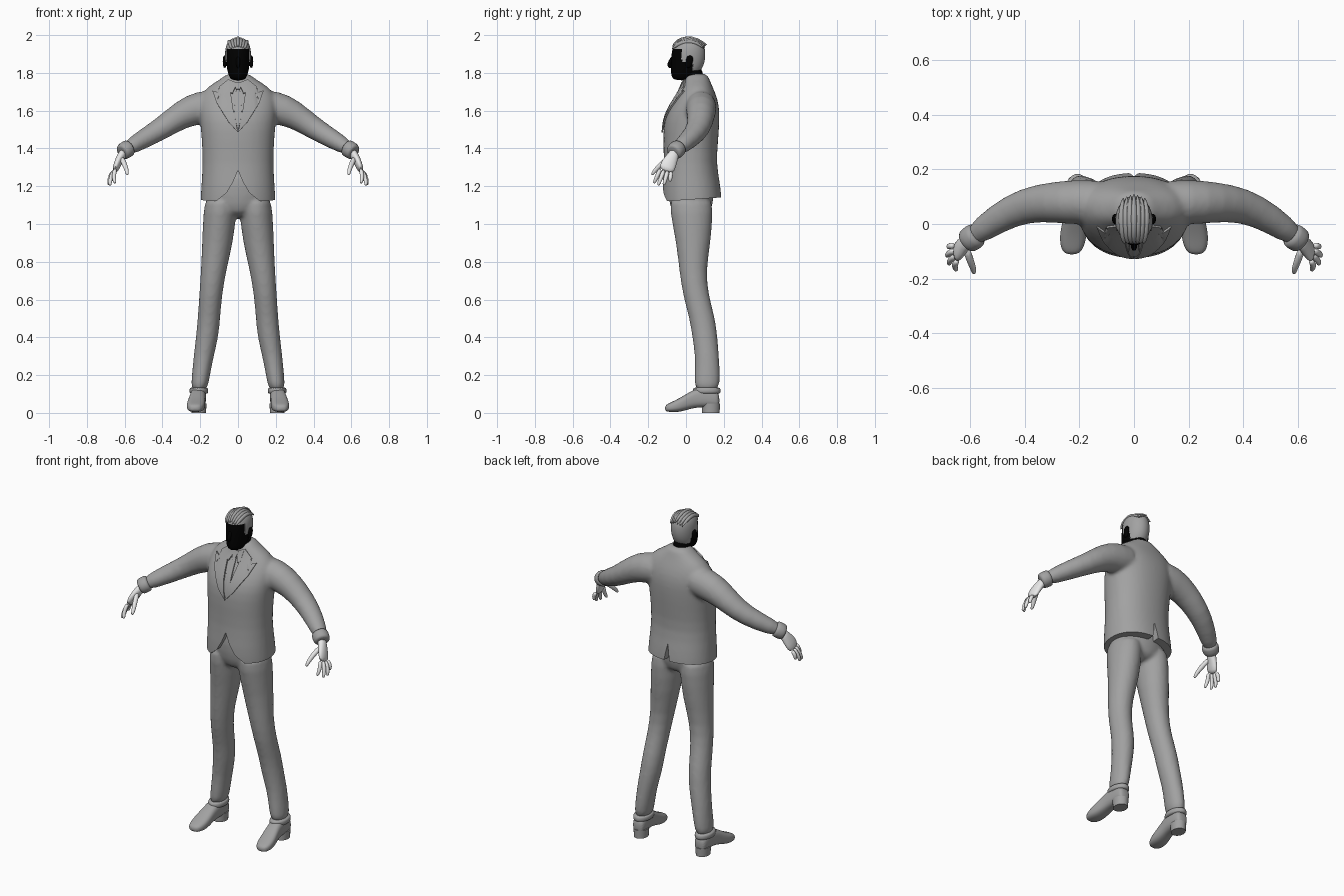
import bpy
import bmesh
import math
from mathutils import Vector
from mathutils.bvhtree import BVHTree

default_cube = bpy.data.objects.get("Cube")
if default_cube:
    bpy.data.objects.remove(default_cube, do_unlink=True)

X_AXIS, Y_AXIS, Z_AXIS = Vector((1, 0, 0)), Vector((0, 1, 0)), Vector((0, 0, 1))


def make_material(name, value):
    material = bpy.data.materials.new(name)
    material.use_nodes = True
    colour = (value, value, value, 1)
    material.diffuse_color = colour
    material.node_tree.nodes["Principled BSDF"].inputs["Base Color"].default_value = colour
    return material


suit_grey = make_material("suit grey", 0.36)
hand_white = make_material("hand pale grey", 0.8)
face_black = make_material("face black", 0.0)


def add_object(name, bm, material):
    bmesh.ops.recalc_face_normals(bm, faces=bm.faces)
    mesh = bpy.data.meshes.new(name)
    bm.to_mesh(mesh)
    bm.free()
    mesh.materials.append(material)
    obj = bpy.data.objects.new(name, mesh)
    bpy.context.collection.objects.link(obj)
    return obj


def select_only(*objects):
    bpy.ops.object.select_all(action="DESELECT")
    for obj in objects:
        obj.select_set(True)
    bpy.context.view_layer.objects.active = objects[0]


def finish(obj, angle=50):
    """Apply the modifiers and shade smooth, keeping hard edges."""
    select_only(obj)
    bpy.ops.object.convert(target="MESH")
    bpy.ops.object.shade_smooth_by_angle(angle=math.radians(angle))
    return obj


def loft(name, rings, material, normal=None, ref=Z_AXIS, sides=20, power=1.0, smooth=1):
    """Skin rounded sections (x, y, z, half width, half depth) along a path."""
    bm = bmesh.new()
    centres = [Vector(ring[:3]) for ring in rings]
    loops = []
    for i, ring in enumerate(rings):
        ahead = centres[min(i + 1, len(rings) - 1)] - centres[max(i - 1, 0)]
        n = (normal or ahead).normalized()
        u = ref.cross(n).normalized()
        v = n.cross(u)
        loop = []
        for k in range(sides):
            t = math.tau * k / sides
            c, s = math.cos(t), math.sin(t)
            c = math.copysign(abs(c) ** power, c)
            s = math.copysign(abs(s) ** power, s)
            loop.append(bm.verts.new(centres[i] + u * c * ring[3] + v * s * ring[4]))
        loops.append(loop)
    for low, high in zip(loops, loops[1:]):
        for k in range(sides):
            j = (k + 1) % sides
            bm.faces.new((low[k], low[j], high[j], high[k]))
    bm.faces.new(loops[0])
    bm.faces.new(loops[-1])
    obj = add_object(name, bm, material)
    if smooth:
        obj.modifiers.new("Subdivision", "SUBSURF").levels = smooth
    return finish(obj)


def column(name, sections, material, x=0, **options):
    """Loft with level sections (height, y, half width, half depth)."""
    rings = [(x, y, z, a, b) for z, y, a, b in sections]
    return loft(name, rings, material, Z_AXIS, Y_AXIS, **options)


def blend(name, parts, voxel, rounds):
    """Join overlapping parts into one soft skin."""
    select_only(*parts)
    bpy.ops.object.join()
    parts[0].name = name
    remesh = parts[0].modifiers.new("Remesh", "REMESH")
    remesh.mode, remesh.voxel_size = "VOXEL", voxel
    parts[0].modifiers.new("Smooth", "SMOOTH").iterations = rounds
    return finish(parts[0])


def mirror_rings(rings, side):
    return [(side * ring[0], *ring[1:]) for ring in rings]


# Jacket: body and sleeves blended into one skin
body = column("jacket_body", [
    (1.04, .035, .2, .155), (1.12, .033, .2, .158), (1.2, .028, .195, .156),
    (1.32, .022, .187, .138), (1.45, .025, .192, .147), (1.55, .03, .203, .148),
    (1.62, .045, .208, .132), (1.68, .057, .2, .105), (1.73, .062, .16, .077),
    (1.77, .058, .085, .065), (1.8, .06, .06, .05)], suit_grey, power=.9, sides=28)
sleeve_rings = [(.06, .08, 1.63, .08, .08), (.2, .08, 1.62, .085, .093),
                (.3, .08, 1.58, .075, .074), (.4, .07, 1.508, .066, .06),
                (.5, .022, 1.45, .055, .052), (.61, -.06, 1.385, .04, .038)]
sleeves = [loft("sleeve", mirror_rings(sleeve_rings, s), suit_grey) for s in (-1, 1)]
jacket = blend("jacket", [body] + sleeves, .011, 5)


# Hem cutters: opening at the front, vent at the back, tilted lower edge
def prism_cutter(name, outline, y_start, y_end):
    bm = bmesh.new()
    face = bm.faces.new([bm.verts.new((x, y_start, z)) for x, z in outline])
    moved = bmesh.ops.extrude_face_region(bm, geom=[face])["geom"]
    bmesh.ops.translate(bm, vec=(0, y_end - y_start, 0),
                        verts=[v for v in moved if isinstance(v, bmesh.types.BMVert)])
    cutter = add_object(name, bm, suit_grey)
    cutter.hide_render = True
    return cutter


opening = [(0, 1.285), (.025, 1.225), (.06, 1.165), (.11, 1.125), (.15, 1)]
opening += [(-x, z) for x, z in reversed(opening[1:])]
vent = [(0, 1.24), (.045, 1), (-.045, 1)]
slab = [(-.5, 1.125), (.5, 1.125), (.5, .9), (-.5, .9)]
cutters = [prism_cutter("front_cutter", opening, -.4, -.02),
           prism_cutter("vent_cutter", vent, .1, .4),
           prism_cutter("hem_cutter", slab, -.5, .5)]
cutters[2].rotation_euler.x = math.radians(4)
cutters[2].location.z = .078 - .078
for cutter in cutters:
    cut = jacket.modifiers.new("Cut", "BOOLEAN")
    cut.operation, cut.solver, cut.object = "DIFFERENCE", "EXACT", cutter
finish(jacket, 40)
for cutter in cutters:
    bpy.data.objects.remove(cutter, do_unlink=True)

# Lapels, shirt collar and tie: thin plates laid on the chest
bpy.context.view_layer.update()
chest = BVHTree.FromObject(jacket, bpy.context.evaluated_depsgraph_get())


def plate(name, outline, lift):
    bm = bmesh.new()
    face = bm.faces.new([bm.verts.new((x, 0, z)) for x, z in outline])
    bmesh.ops.triangulate(bm, faces=[face])
    bmesh.ops.subdivide_edges(bm, edges=bm.edges, cuts=4, use_grid_fill=True)
    for v in bm.verts:
        hit = chest.ray_cast(Vector((v.co.x, -1, v.co.z)), Y_AXIS)[0]
        v.co.y = (hit.y if hit else .02) - lift
    obj = add_object(name, bm, suit_grey)
    solid = obj.modifiers.new("Solidify", "SOLIDIFY")
    solid.thickness, solid.offset = .008, 0
    return finish(obj, 40)


lapel = [(.05, 1.765), (.1, 1.725), (.088, 1.69), (.135, 1.705),
         (.112, 1.64), (.05, 1.54), (0, 1.485), (.024, 1.6)]
flap = [(.004, 1.745), (.05, 1.765), (.045, 1.7), (.03, 1.69)]
for side, label in ((1, "left"), (-1, "right")):
    plate(label + "_lapel", [(side * x, z) for x, z in lapel], .007)
    plate(label + "_collar_flap", [(side * x, z) for x, z in flap], .008)
plate("tie_blade", [(-.01, 1.72), (.01, 1.72), (.022, 1.57), (0, 1.5), (-.022, 1.57)], .003)
plate("tie_knot", [(-.02, 1.75), (.02, 1.75), (.011, 1.712), (-.011, 1.712)], .01)

# Trousers: hips and legs blended into one skin
hips = column("hips", [(1.03, .03, .1, .09), (1.1, .027, .172, .118), (1.2, .027, .178, .125),
                       (1.3, .027, .172, .12)], suit_grey)
leg_sections = [(1.15, .09, .025, .08, .11), (1.08, .094, .028, .09, .118),
                (.9, .108, .04, .083, .092), (.75, .13, .035, .067, .071),
                (.62, .145, .052, .061, .069), (.5, .154, .087, .06, .069),
                (.4, .163, .1, .06, .067), (.3, .182, .112, .054, .064),
                (.2, .196, .113, .048, .067), (.105, .208, .11, .046, .07)]
legs = [loft("leg", [(s * x, y, z, a, b) for z, x, y, a, b in leg_sections],
             suit_grey, Z_AXIS, Y_AXIS) for s in (-1, 1)]
blend("trousers", [hips] + legs, .011, 4)

# Shoe sections (y, x, half width, sole height, top height)
shoe_sections = [(.178, .208, .03, .03, .1), (.15, .208, .04, .03, .13),
                 (.08, .21, .042, .03, .14), (.03, .215, .042, .024, .118),
                 (-.03, .222, .05, .004, .08), (-.08, .226, .046, .004, .056),
                 (-.113, .228, .026, .008, .04)]
cuff_rings = [(.57, -.035, 1.407, .044, .044), (.585, -.045, 1.399, .049, .047),
              (.612, -.064, 1.38, .047, .045), (.617, -.068, 1.377, .036, .034)]
palm_rings = [(.6, -.055, 1.39, .026, .024), (.62, -.071, 1.355, .031, .022),
              (.638, -.092, 1.32, .043, .02), (.654, -.107, 1.275, .04, .015)]
finger_tips = {"index": (.65, -.17, 1.215), "middle": (.677, -.148, 1.203),
               "ring": (.684, -.118, 1.205), "little": (.676, -.085, 1.225)}
thumb_rings = [(.617, -.085, 1.352, .016, .016), (.6, -.135, 1.315, .014, .014),
               (.588, -.165, 1.282, .012, .012), (.586, -.183, 1.258, .007, .007)]

for side, label in ((1, "left"), (-1, "right")):
    # Shoe with heel, and the trouser turn-up above it
    loft(label + "_shoe", [(side * x, y, (lo + hi) / 2, a, (hi - lo) / 2)
                           for y, x, a, lo, hi in shoe_sections],
         suit_grey, -Y_AXIS, power=.75, smooth=2)
    column(label + "_heel", [(0, .132, .038, .046), (.05, .132, .042, .048)],
           suit_grey, side * .208, smooth=0)
    column(label + "_turn_up", [(.1, .11, .046, .071), (.108, .11, .051, .075),
                                (.128, .11, .05, .074), (.136, .11, .046, .07)],
           suit_grey, side * .207)

    # Sleeve cuff and hand
    loft(label + "_cuff", mirror_rings(cuff_rings, side), suit_grey)
    loft(label + "_palm", mirror_rings(palm_rings, side), hand_white, ref=X_AXIS)
    loft(label + "_thumb", mirror_rings(thumb_rings, side), hand_white, ref=X_AXIS, sides=10)
    for i, (finger, tip) in enumerate(finger_tips.items()):
        base = Vector((.648, -.134, 1.295)).lerp(Vector((.66, -.078, 1.278)), i / 3)
        rings = []
        for t, r in ((0, .012), (.45, .012), (.85, .01), (1, .006)):
            p = base.lerp(Vector(tip), t) + X_AXIS * .01 * math.sin(math.pi * t)
            rings.append((*p, r, r))
        loft(f"{label}_{finger}_finger", mirror_rings(rings, side), hand_white,
             ref=X_AXIS, sides=10)

    # Ear
    column(label + "_ear", [(1.825, .012, .006, .01), (1.845, .016, .011, .017),
                            (1.875, .02, .012, .021), (1.893, .02, .007, .012)],
           face_black, side * .07, sides=12)

# Head, neck and nose
head_sections = [(1.76, -.022, .034, .042), (1.785, -.018, .05, .062), (1.82, 0, .059, .08),
                 (1.87, .008, .065, .088), (1.92, .01, .065, .086), (1.955, .012, .056, .073),
                 (1.98, .012, .034, .045)]
column("head", head_sections, face_black, smooth=2)
column("neck", [(1.7, .05, .052, .055), (1.77, .042, .05, .052), (1.84, .035, .048, .05)], face_black)
loft("nose", [(0, -.066, 1.89, .009, .01), (0, -.083, 1.86, .011, .012),
              (0, -.09, 1.84, .014, .01), (0, -.076, 1.828, .012, .006)],
     face_black, ref=X_AXIS, sides=12)
loft("shirt_collar", [(0, .04, 1.735, .064, .064), (0, .045, 1.77, .06, .06),
                      (0, .047, 1.785, .055, .055)],
     suit_grey, Vector((0, -.3, 1)), Y_AXIS)

# Hair: a shell over the skull, left open at the face, ears and nape
hair = column("hair", [(z, y + .002, a + .005, b + .006) for z, y, a, b in head_sections],
              suit_grey, smooth=2)
bm = bmesh.new()
bm.from_mesh(hair.data)
bare = []
for face in bm.faces:
    c = face.calc_center_median()
    if c.z < 1.815 or (c.y < -.022 and c.z < 1.93) or (c.y < .035 and c.z < 1.86):
        bare.append(face)
bmesh.ops.delete(bm, geom=bare, context="FACES")
bm.to_mesh(hair.data)
bm.free()
hair.modifiers.new("Solidify", "SOLIDIFY").thickness = .008
finish(hair)

# Swept-back locks on top
for i in range(-3, 4):
    x, drop = i * .014, abs(i) * .006
    loft("hair_lock", [(x * .8, -.074, 1.935 - drop / 2, .005, .004),
                       (x, -.05, 1.968 - drop, .011, .012),
                       (x * 1.1, .005, 1.988 - drop, .012, .012),
                       (x * 1.1, .06, 1.978 - drop, .012, .011),
                       (x * .9, .116 - drop, 1.945 - drop, .003, .003)],
         suit_grey, sides=8)
